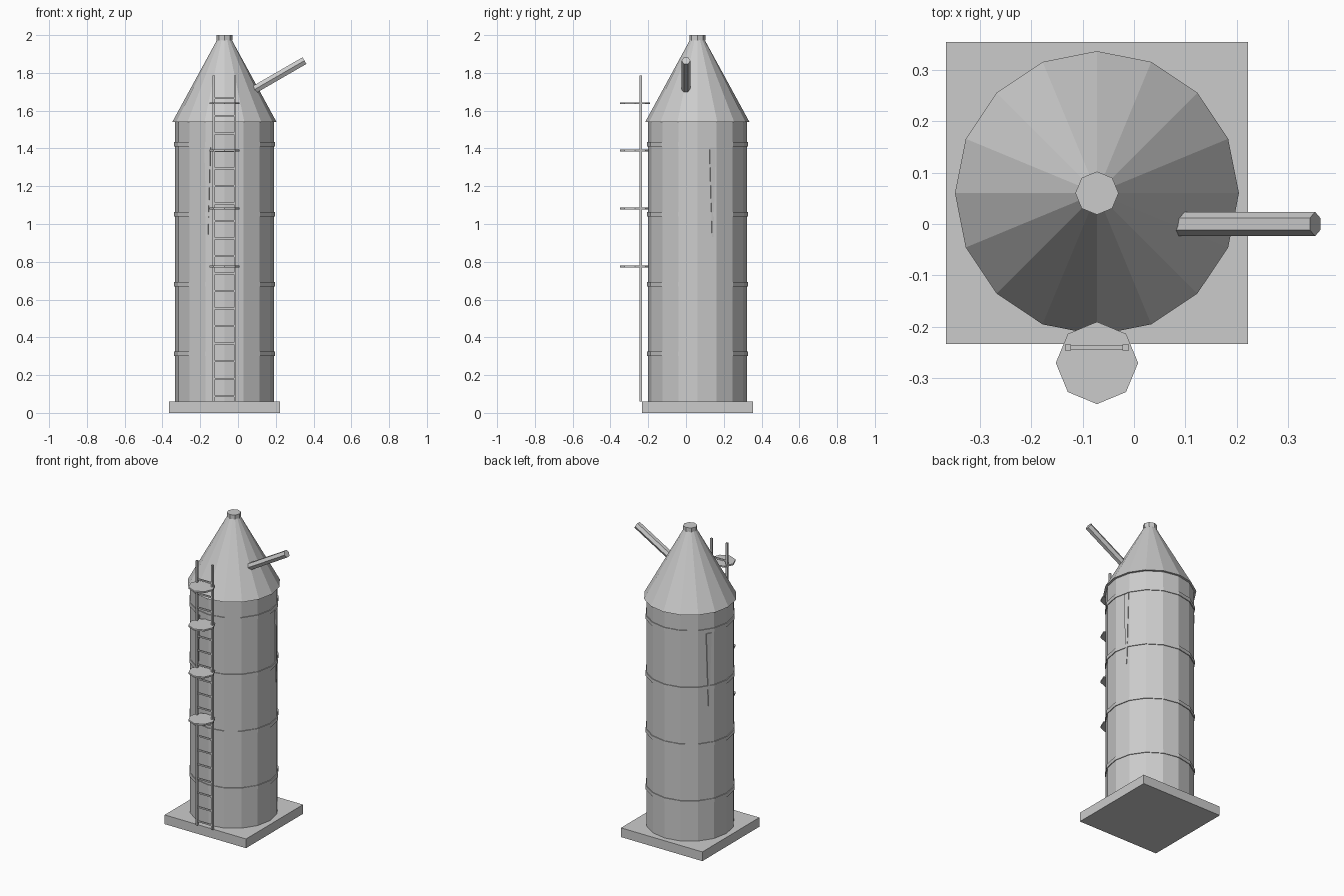
import bpy, math
from mathutils import Vector

cube = bpy.data.objects.get("Cube")
if cube:
    bpy.data.objects.remove(cube, do_unlink=True)

grey = bpy.data.materials.new("light_grey_metal")
grey.use_nodes = True
COLOR = (0.6, 0.6, 0.6, 1)
grey.diffuse_color = COLOR
grey.node_tree.nodes["Principled BSDF"].inputs["Base Color"].default_value = COLOR

CX, CY = -0.072, 0.06      # silo axis
BODY_R = 0.262
LADDER_Y = -0.24


def finish(name):
    ob = bpy.context.object
    ob.name = ob.data.name = name
    ob.data.materials.append(grey)
    return ob


def box(name, center, size):
    bpy.ops.mesh.primitive_cube_add(size=1, location=center)
    ob = finish(name)
    ob.scale = size
    return ob


def drum(name, x, y, z0, z1, r0, r1, sides):
    bpy.ops.mesh.primitive_cone_add(vertices=sides, radius1=r0, radius2=r1,
                                    depth=z1 - z0, location=(x, y, (z0 + z1) / 2))
    return finish(name)


# Foundation, tank, roof and cap
box("base_slab", (CX, CY, 0.03), (0.587, 0.587, 0.06))
drum("tank_body", CX, CY, 0.06, 1.54, BODY_R, BODY_R, 16)
drum("cone_roof", CX, CY, 1.54, 1.98, 0.276, 0.036, 16)
drum("roof_cap", CX, CY, 1.972, 2.0, 0.042, 0.042, 8)

# Reinforcing bands
for i in range(4):
    z = 0.312 + i * 0.37
    drum(f"band_{i + 1}", CX, CY, z - 0.012, z + 0.012, 0.267, 0.267, 16)

# Ladder: two rails and evenly spaced rungs
for side, x in (("right", CX - 0.056), ("left", CX + 0.056)):
    box(f"ladder_rail_{side}", (x, LADDER_Y, 0.9225), (0.012, 0.012, 1.725))
for i in range(18):
    box(f"ladder_rung_{i + 1}", (CX, LADDER_Y, 0.088 + i * 0.0928), (0.112, 0.007, 0.01))

# Octagonal landing discs on the ladder
for i, z in enumerate((0.775, 1.083, 1.39, 1.639)):
    drum(f"landing_disc_{i + 1}", CX, -0.27, z - 0.005, z + 0.005, 0.08, 0.08, 8)

# Hexagonal filler pipe leaning out of the roof
start, end = Vector((0.07, 0, 1.702)), Vector((0.352, 0, 1.865))
bpy.ops.mesh.primitive_cylinder_add(vertices=6, radius=0.0235, depth=(end - start).length,
                                    location=(start + end) / 2)
pipe = finish("filler_pipe")
pipe.rotation_euler = (0, math.atan2(end.x - start.x, end.z - start.z), 0)

# Thin tapered streak plates on the tank wall
for i, deg in enumerate((18, 150, 250)):
    a = math.radians(deg)
    outline = [(-0.017, 1.405), (0.017, 1.405), (0.003, 0.93), (-0.003, 0.93)]
    verts = [(d, u, z) for d in (-0.004, 0.004) for u, z in outline]
    faces = [(3, 2, 1, 0), (4, 5, 6, 7)]
    faces += [(k, (k + 1) % 4, (k + 1) % 4 + 4, k + 4) for k in range(4)]
    mesh = bpy.data.meshes.new(f"streak_{i + 1}")
    mesh.from_pydata(verts, [], faces)
    mesh.materials.append(grey)
    ob = bpy.data.objects.new(f"streak_{i + 1}", mesh)
    ob.location = (CX + 0.26 * math.cos(a), CY + 0.26 * math.sin(a), 0)
    ob.rotation_euler = (0, 0, a)
    bpy.context.collection.objects.link(ob)
